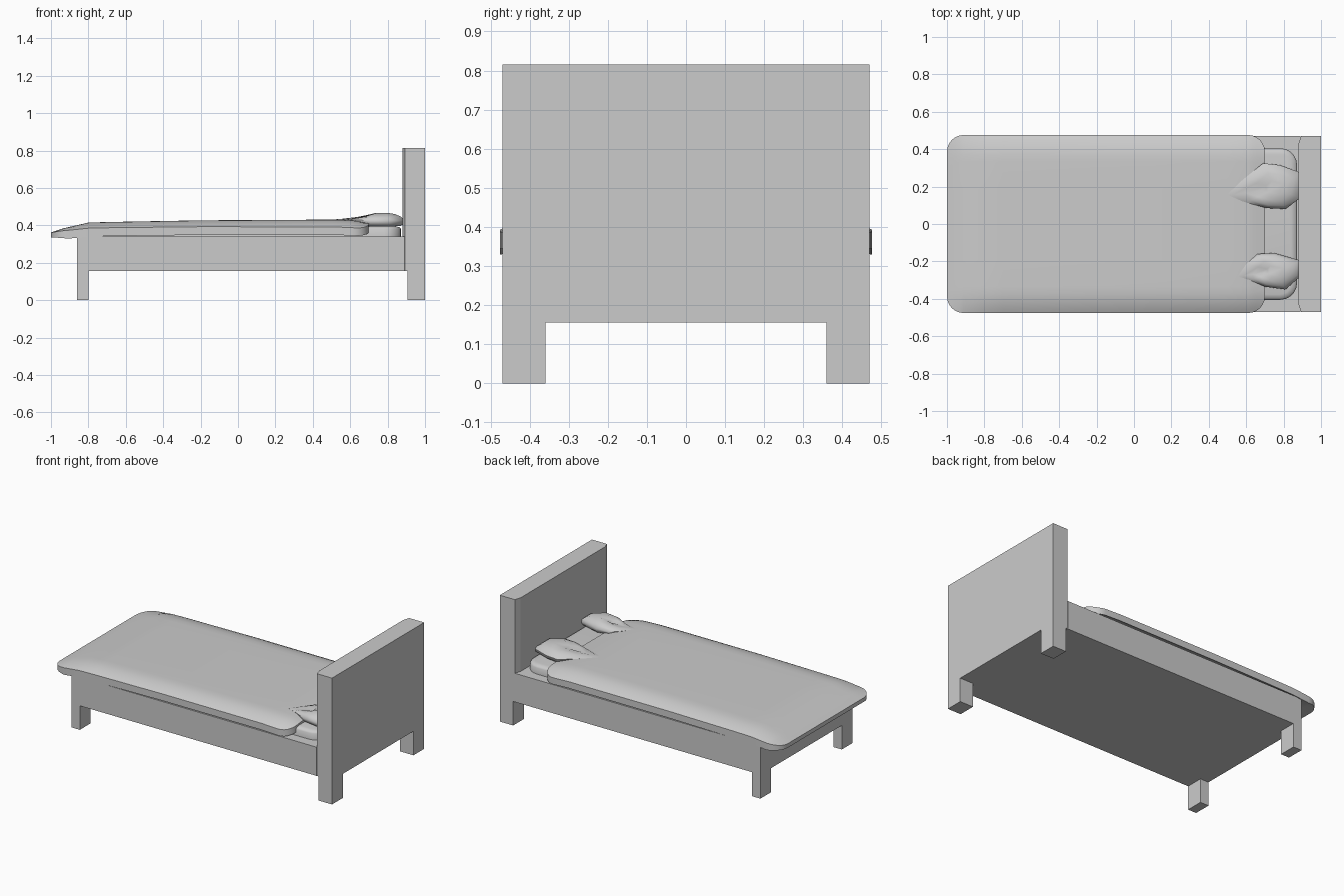
import bpy, bmesh, math

if "Cube" in bpy.data.objects:
    bpy.data.objects.remove(bpy.data.objects["Cube"])


def finish(name, bm, smooth=None):
    bmesh.ops.recalc_face_normals(bm, faces=bm.faces)
    me = bpy.data.meshes.new(name)
    bm.to_mesh(me)
    bm.free()
    ob = bpy.data.objects.new(name, me)
    bpy.context.collection.objects.link(ob)
    if smooth:
        bpy.ops.object.select_all(action='DESELECT')
        ob.select_set(True)
        bpy.context.view_layer.objects.active = ob
        bpy.ops.object.shade_smooth_by_angle(angle=math.radians(smooth))
    return ob


def loft(name, rings, smooth=None):
    """Skin a stack of closed rings and cap both ends."""
    bm = bmesh.new()
    rows = [[bm.verts.new(p) for p in r] for r in rings]
    n = len(rows[0])
    for a, b in zip(rows, rows[1:]):
        for i in range(n):
            bm.faces.new((a[i], a[(i + 1) % n], b[(i + 1) % n], b[i]))
    bm.faces.new(rows[0])
    bm.faces.new(rows[-1])
    return finish(name, bm, smooth)


def prism(name, outline, z0, z1):
    return loft(name, [[(x, y, z) for x, y in outline] for z in (z0, z1)])


def rect(x0, x1, y0, y1):
    return [(x0, y0), (x1, y0), (x1, y1), (x0, y1)]


def round_rect(x0, x1, y, r, n=5):
    pts = []
    for cx, cy, a0 in ((x1 - r, y - r, 0), (x0 + r, y - r, 90),
                       (x0 + r, r - y, 180), (x1 - r, r - y, 270)):
        for i in range(n + 1):
            a = math.radians(a0 + 90 * i / n)
            pts.append((cx + r * math.cos(a), cy + r * math.sin(a)))
    return pts


def lerp(table, x):
    for (a, u), (b, v) in zip(table, table[1:]):
        if x <= b:
            return u + (v - u) * (x - a) / (b - a)
    return table[-1][1]


# Frame, headboard with chamfered front corners, and legs
W = 0.47
prism("bed_frame", rect(-0.86, 0.89, -W, W), 0.155, 0.34)
prism("headboard", [(1, -W), (1, W), (0.893, W), (0.88, 0.43),
                    (0.88, -0.43), (0.893, -W)], 0.155, 0.815)
for side, s in (("left", 1), ("right", -1)):
    y0, y1 = sorted((s * 0.36, s * W))
    prism("foot_leg_" + side, rect(-0.86, -0.80, y0, y1), 0, 0.155)
    prism("head_leg_" + side, rect(0.905, 1.0, y0, y1), 0, 0.155)

# Mattress with softened top edge
loft("mattress", [[(x, y, z) for x, y in round_rect(-0.8 + d, 0.872 - d, 0.405 - d, 0.09 - d)]
                  for d, z in ((0, 0.33), (0, 0.38), (0.008, 0.39), (0.03, 0.396))], 40)

# Duvet: draped sheet with rounded corners, thickened
top = [(-1, 0.362), (-0.94, 0.383), (-0.8, 0.415), (-0.7, 0.418), (-0.2, 0.427),
       (0.5, 0.431), (0.62, 0.427), (0.7, 0.41)]
R, HW = 0.09, 0.476
ends = [R * (1 - math.cos(math.radians(15 * i))) for i in range(7)]
xs = [-1 + e for e in ends] + [-0.8, -0.7, -0.45, -0.2, 0.15, 0.5] + [0.7 - e for e in reversed(ends)]
half = [0, 0.4, 0.7, 0.78, 0.85, 0.91, 0.96, 1]
ss = [-s for s in reversed(half[1:])] + half
bm = bmesh.new()
rows = []
for x in xs:
    q = max(0, R - min(x + 1, 0.7 - x))
    hw = HW - R + math.sqrt(max(0, R * R - q * q))
    row = []
    for s in ss:
        y = s * hw
        droop = max(0, 1 - (HW - abs(y)) / 0.13) ** 2
        z = lerp(top, x) - droop * lerp([(-1, 0.005), (-0.8, 0.03), (0.7, 0.04)], x)
        row.append(bm.verts.new((x, y, z)))
    rows.append(row)
geo = [bm.faces.new((a[i], b[i], b[i + 1], a[i + 1]))
       for a, b in zip(rows, rows[1:]) for i in range(len(ss) - 1)]
# underside is a lowered copy joined along the rim
ext = bmesh.ops.extrude_face_region(bm, geom=geo, use_keep_orig=True)
for v in ext["geom"]:
    if isinstance(v, bmesh.types.BMVert):
        v.co.z -= lerp([(-1, 0.026), (-0.86, 0.055), (-0.8, 0.045), (0.7, 0.042)], v.co.x)
finish("duvet", bm, 35)


# Pillows: pointed cushions lying against the headboard
def pillow(name, outline, tip, ztip):
    cx = 0.76
    cy = sum(p[1] for p in outline) / len(outline)

    def ring(k, z):
        r = []
        for x, y in outline:
            near = max(0, (0.68 - x) / (0.68 - tip))
            r.append((cx + (x - cx) * k, cy + (y - cy) * k, z + (ztip - z) * near * 0.9))
        return r
    return loft(name, [ring(0.85, 0.397), ring(0.97, 0.41), ring(1, 0.427),
                       ring(0.85, 0.447), ring(0.6, 0.461), ring(0.3, 0.467)], 50)


pillow("pillow_left", [(0.485, 0.15), (0.58, 0.235), (0.69, 0.325), (0.78, 0.315), (0.89, 0.275),
                       (0.89, 0.14), (0.81, 0.08), (0.71, 0.085), (0.6, 0.115)], 0.485, 0.43)
pillow("pillow_right", [(0.555, -0.28), (0.6, -0.215), (0.66, -0.16), (0.75, -0.155), (0.89, -0.195),
                        (0.89, -0.28), (0.81, -0.35), (0.70, -0.335), (0.62, -0.3)], 0.555, 0.43)
